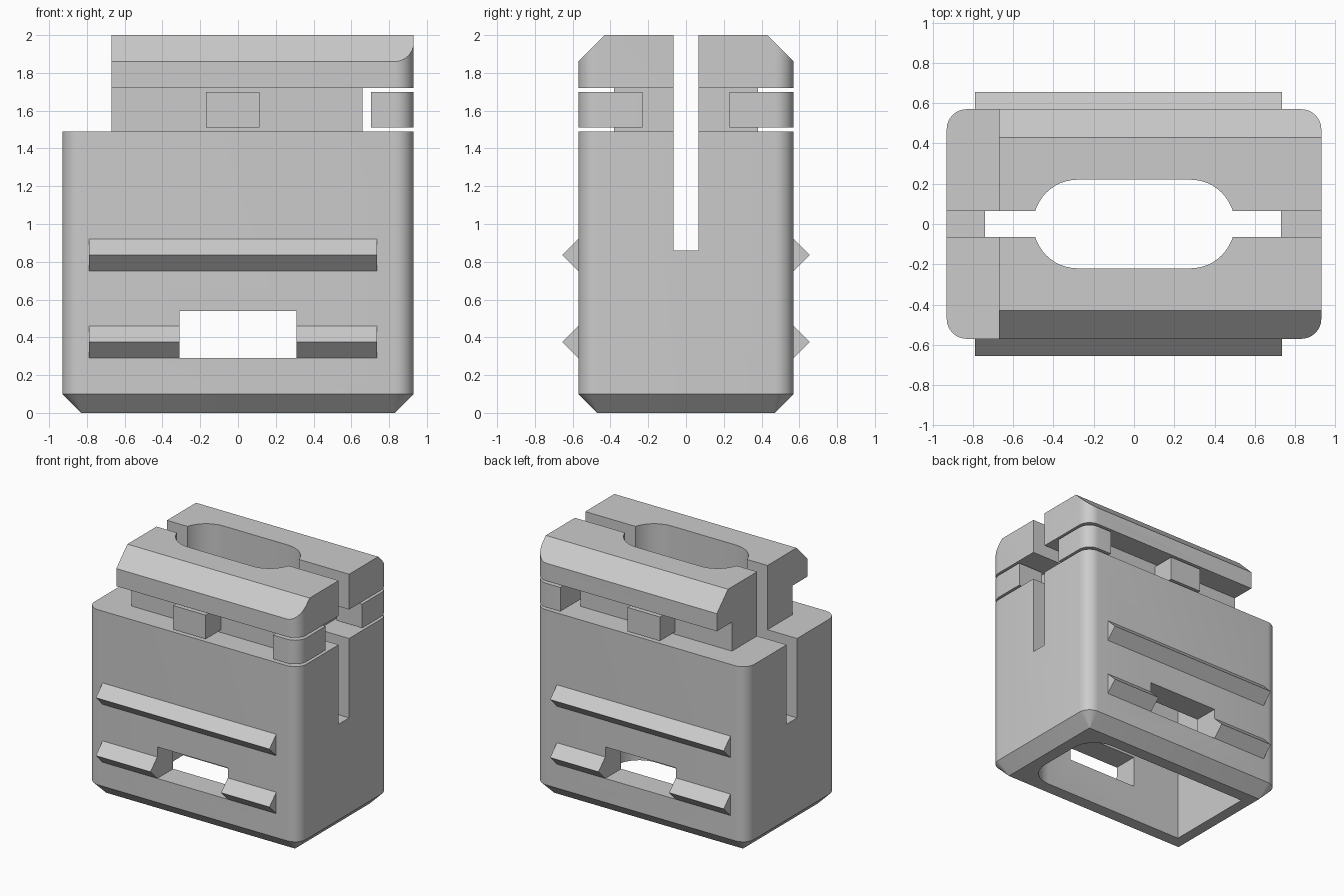
import bpy, bmesh, math
from mathutils import Vector

old = bpy.data.objects.get("Cube")
if old:
    bpy.data.objects.remove(old, do_unlink=True)

grey = bpy.data.materials.new("light_grey")
grey.use_nodes = True
GREY = (0.6, 0.6, 0.6, 1)
grey.diffuse_color = GREY
grey.node_tree.nodes["Principled BSDF"].inputs["Base Color"].default_value = GREY


def outline(x0, x1, y0, y1, radii=(0, 0, 0, 0), steps=8):
    """Rectangle with a radius per corner: +x+y, -x+y, -x-y, +x-y."""
    pts = []
    corners = [(x1, y1), (x0, y1), (x0, y0), (x1, y0)]
    signs = [(1, 1), (-1, 1), (-1, -1), (1, -1)]
    for i, ((cx, cy), (sx, sy), r) in enumerate(zip(corners, signs, radii)):
        for k in range(steps + 1 if r else 1):
            a = math.pi / 2 * (i + k / steps)
            ox, oy = (math.cos(a), math.sin(a)) if r else (sx, sy)
            pts.append((cx - sx * r + r * ox, cy - sy * r + r * oy))
    return pts


def loft(name, rings):
    """Skin a stack of equal-length rings of 3D points and cap both ends."""
    bm = bmesh.new()
    rows = [[bm.verts.new(p) for p in ring] for ring in rings]
    n = len(rows[0])
    for low, high in zip(rows, rows[1:]):
        for i in range(n):
            j = (i + 1) % n
            bm.faces.new((low[i], low[j], high[j], high[i]))
    bm.faces.new(rows[0][::-1])
    bm.faces.new(rows[-1])
    bmesh.ops.recalc_face_normals(bm, faces=bm.faces)
    mesh = bpy.data.meshes.new(name)
    bm.to_mesh(mesh)
    bm.free()
    mesh.materials.append(grey)
    obj = bpy.data.objects.new(name, mesh)
    bpy.context.collection.objects.link(obj)
    return obj


def prism(name, pts, z0, z1):
    return loft(name, [[(x, y, z) for x, y in pts] for z in (z0, z1)])


def beam(name, profile, x0, x1):
    """Extrude a (y, z) profile along x."""
    return loft(name, [[(x, y, z) for y, z in profile] for x in (x0, x1)])


def combine(obj, other, operation):
    mod = obj.modifiers.new(operation, "BOOLEAN")
    mod.operation, mod.solver, mod.object = operation, "EXACT", other
    bpy.context.view_layer.update()
    graph = bpy.context.evaluated_depsgraph_get()
    mesh = bpy.data.meshes.new_from_object(obj.evaluated_get(graph))
    obj.modifiers.clear()
    obj.data = mesh
    bpy.data.objects.remove(other, do_unlink=True)


def smooth(obj):
    bpy.ops.object.select_all(action="DESELECT")
    obj.select_set(True)
    bpy.context.view_layer.objects.active = obj
    bpy.ops.object.shade_smooth_by_angle(angle=math.radians(30))


W, D, R = 0.93, 0.57, 0.1          # half width, half depth, corner radius
HEAD_X = -0.67

# Main housing with a chamfered foot
foot = outline(-W + R, W - R, -D + R, D - R, (0.004,) * 4)
wall = outline(-W, W, -D, D, (R,) * 4)
housing = loft("housing", [[(x, y, z) for x, y in pts]
                           for pts, z in ((foot, 0), (wall, R), (wall, 1.49))])

# Overhanging head with sloped long edges
head = prism("head", outline(HEAD_X, W, -D, D, (R, 0, 0, R)[:1] + (0, 0, R)), 1.72, 2.0)
roof = beam("roof_shape", [(-D, 1.6), (D, 1.6), (D, 1.86), (0.43, 2.0),
                           (-0.43, 2.0), (-D, 1.86)], -1.2, 1.2)
combine(head, roof, "INTERSECT")

# Neck between housing and head
neck = prism("neck", outline(HEAD_X, 0.66, -0.38, 0.38), 1.4, 1.8)
combine(housing, neck, "UNION")
combine(housing, head, "UNION")

# Lower cavity, upper oblong bore, side slot and through window
cuts = [
    prism("cavity", outline(-0.74, 0.73, -0.37, 0.37, (0.2, 0, 0, 0.2)), -0.2, 1.2),
    prism("bore", outline(-0.5, 0.5, -0.22, 0.22, (0.22,) * 4, 12), 1.1, 2.2),
    prism("slot", outline(-1.2, 1.2, -0.065, 0.065), 0.86, 2.2),
    prism("window", outline(-0.31, 0.31, -1, 1), 0.29, 0.54),
]
for cutter in cuts:
    combine(housing, cutter, "DIFFERENCE")
smooth(housing)

for side, s in (("front", -1), ("back", 1)):
    # Triangular grip ridges, the lower one broken by the window
    for label, z, x0, x1 in (("upper", 0.835, -0.79, 0.735),
                             ("lower_right", 0.375, -0.79, -0.31),
                             ("lower_left", 0.375, 0.31, 0.735)):
        beam(f"{side}_{label}_ridge",
             [(s * D, z - 0.085), (s * 0.655, z), (s * D, z + 0.085),
              (s * 0.55, z + 0.085), (s * 0.55, z - 0.085)], x0, x1)

    # Small blocks in the groove under the head
    y0, y1 = sorted((s * 0.23, s * D))
    prism(f"{side}_middle_block", outline(-0.17, 0.115, y0, y1), 1.51, 1.70)
    radii = (R, 0, 0, 0) if s > 0 else (0, 0, 0, R)
    smooth(prism(f"{side}_corner_block", outline(0.705, W, y0, y1, radii), 1.51, 1.70))
